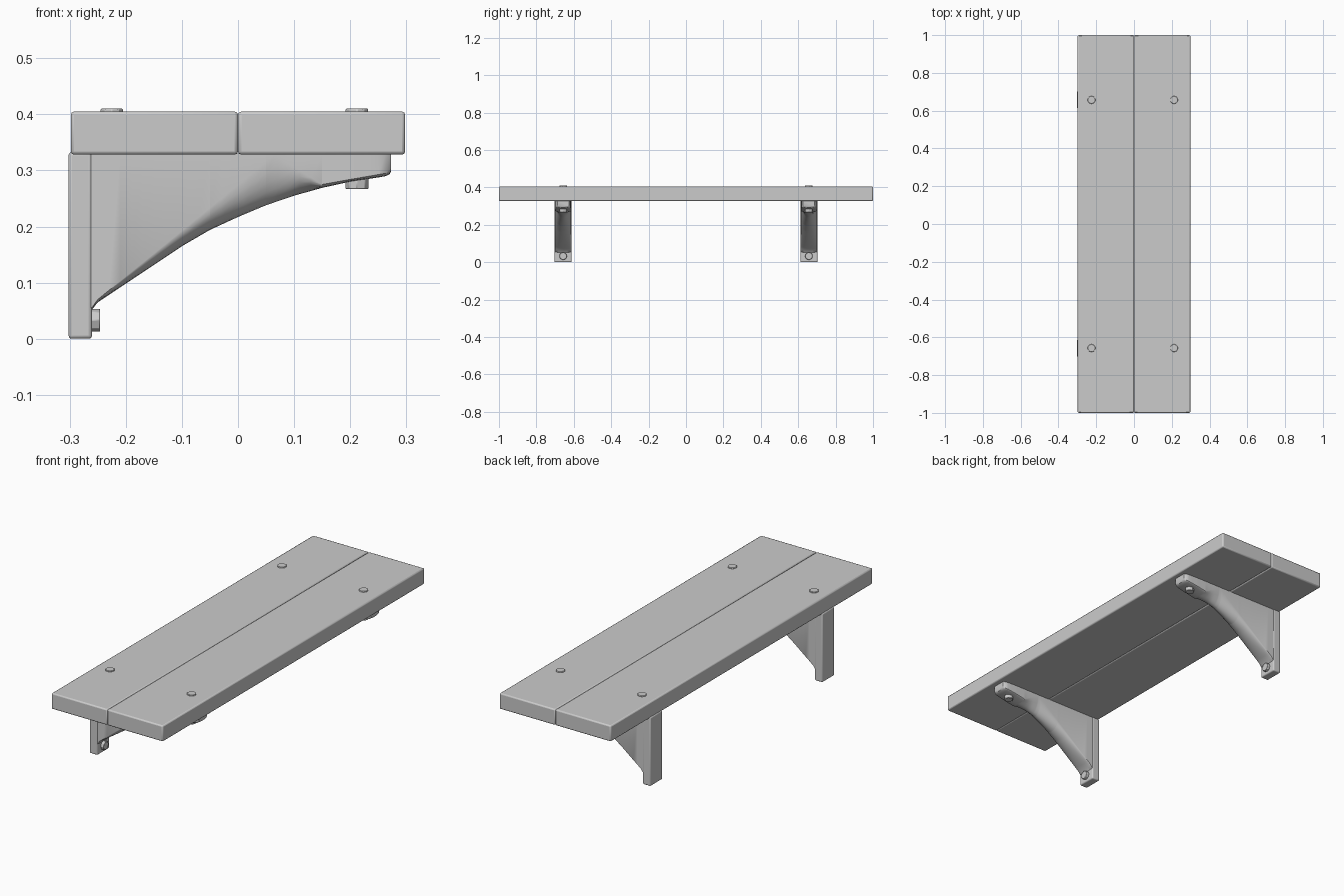
import bpy, bmesh, math
from mathutils import Matrix, Vector

if "Cube" in bpy.data.objects:
    bpy.data.objects.remove(bpy.data.objects["Cube"])

BRACKET_Y = 0.657


def add_object(name, bm, bevel=0.0, segments=2):
    bmesh.ops.recalc_face_normals(bm, faces=bm.faces)
    mesh = bpy.data.meshes.new(name)
    bm.to_mesh(mesh)
    bm.free()
    obj = bpy.data.objects.new(name, mesh)
    bpy.context.collection.objects.link(obj)
    if bevel:
        mod = obj.modifiers.new("bevel", "BEVEL")
        mod.width, mod.segments = bevel, segments
        mod.limit_method = "ANGLE"
    bpy.ops.object.select_all(action="DESELECT")
    obj.select_set(True)
    bpy.context.view_layer.objects.active = obj
    bpy.ops.object.shade_smooth_by_angle(angle=math.radians(32))
    return obj


def box(name, lo, hi, bevel, segments=2):
    lo, hi = Vector(lo), Vector(hi)
    bm = bmesh.new()
    bmesh.ops.create_cube(bm, size=1)
    bmesh.ops.scale(bm, vec=hi - lo, verts=bm.verts)
    bmesh.ops.translate(bm, vec=(lo + hi) / 2, verts=bm.verts)
    return add_object(name, bm, bevel, segments)


def bolt(name, center, radius, length, sides, along_x=False):
    bm = bmesh.new()
    bmesh.ops.create_cone(bm, cap_ends=True, segments=sides, radius1=radius,
                          radius2=radius, depth=length)
    if along_x:
        bmesh.ops.rotate(bm, matrix=Matrix.Rotation(math.pi / 2, 3, "Y"), verts=bm.verts)
    bmesh.ops.translate(bm, vec=center, verts=bm.verts)
    return add_object(name, bm, 0.0015, 1)


def lerp_table(table, x):
    for (x0, v0), (x1, v1) in zip(table, table[1:]):
        if x <= x1:
            return v0 + (v1 - v0) * (x - x0) / (x1 - x0)
    return table[-1][1]


# underside curve, upper limit of the rounding, and half width along the arm
KEEL = [(-0.28, 0.045), (-0.26, 0.052), (-0.25, 0.065), (-0.1, 0.165), (-0.05, 0.194),
        (0.0, 0.217), (0.05, 0.238), (0.1, 0.255), (0.15, 0.269), (0.2, 0.28),
        (0.25, 0.2875), (0.264, 0.29), (0.27, 0.293), (0.273, 0.299)]
CREASE = [(-0.28, 0.047), (-0.26, 0.056), (-0.25, 0.07), (0.065, 0.327),
          (0.15, 0.275), (0.2, 0.284), (0.264, 0.295), (0.273, 0.304)]
HALF = [(-0.28, 0.044), (0.2, 0.042), (0.25, 0.04), (0.264, 0.037), (0.273, 0.031)]


def bracket_arm(name, y):
    stations = sorted({p[0] for p in KEEL} | {-0.25 + 0.02 * i for i in range(25)} | {0.065})
    bm = bmesh.new()
    rings = []
    for x in stations:
        keel, half = lerp_table(KEEL, x), lerp_table(HALF, x)
        side = max(lerp_table(CREASE, x), keel + 0.001)
        points = [(half, 0.33)]
        for i in range(13):
            a = math.pi * i / 12
            points.append((half * math.cos(a), side - (side - keel) * math.sin(a)))
        points.append((-half, 0.33))
        rings.append([bm.verts.new((x, y + py, pz)) for py, pz in points])
    for a, b in zip(rings, rings[1:]):
        for i in range(len(a)):
            j = (i + 1) % len(a)
            bm.faces.new((a[i], a[j], b[j], b[i]))
    bm.faces.new(rings[0])
    bm.faces.new(rings[-1])
    return add_object(name, bm)


# two planks meeting at a centre seam
box("rear_plank", (-0.298, -1, 0.328), (0, 1, 0.405), 0.006)
box("front_plank", (0, -1, 0.328), (0.298, 1, 0.405), 0.006)

for side, y in (("left", -BRACKET_Y), ("right", BRACKET_Y)):
    # bracket: wall plate and curved arm
    box(side + "_wall_plate", (-0.302, y - 0.046, 0.002 - 0.002), (-0.26, y + 0.046, 0.333), 0.006, 3)
    bracket_arm(side + "_bracket_arm", y)
    # bolts through the planks, with a nut under the arm tip
    bolt(side + "_rear_bolt_head", (-0.225, y, 0.402), 0.021, 0.016, 10)
    bolt(side + "_front_bolt_head", (0.212, y, 0.402), 0.021, 0.016, 10)
    bolt(side + "_front_nut", (0.212, y, 0.278), 0.021, 0.022, 8)
    # bolt into the wall
    bolt(side + "_wall_bolt", (-0.256, y, 0.033), 0.021, 0.02, 8, along_x=True)
